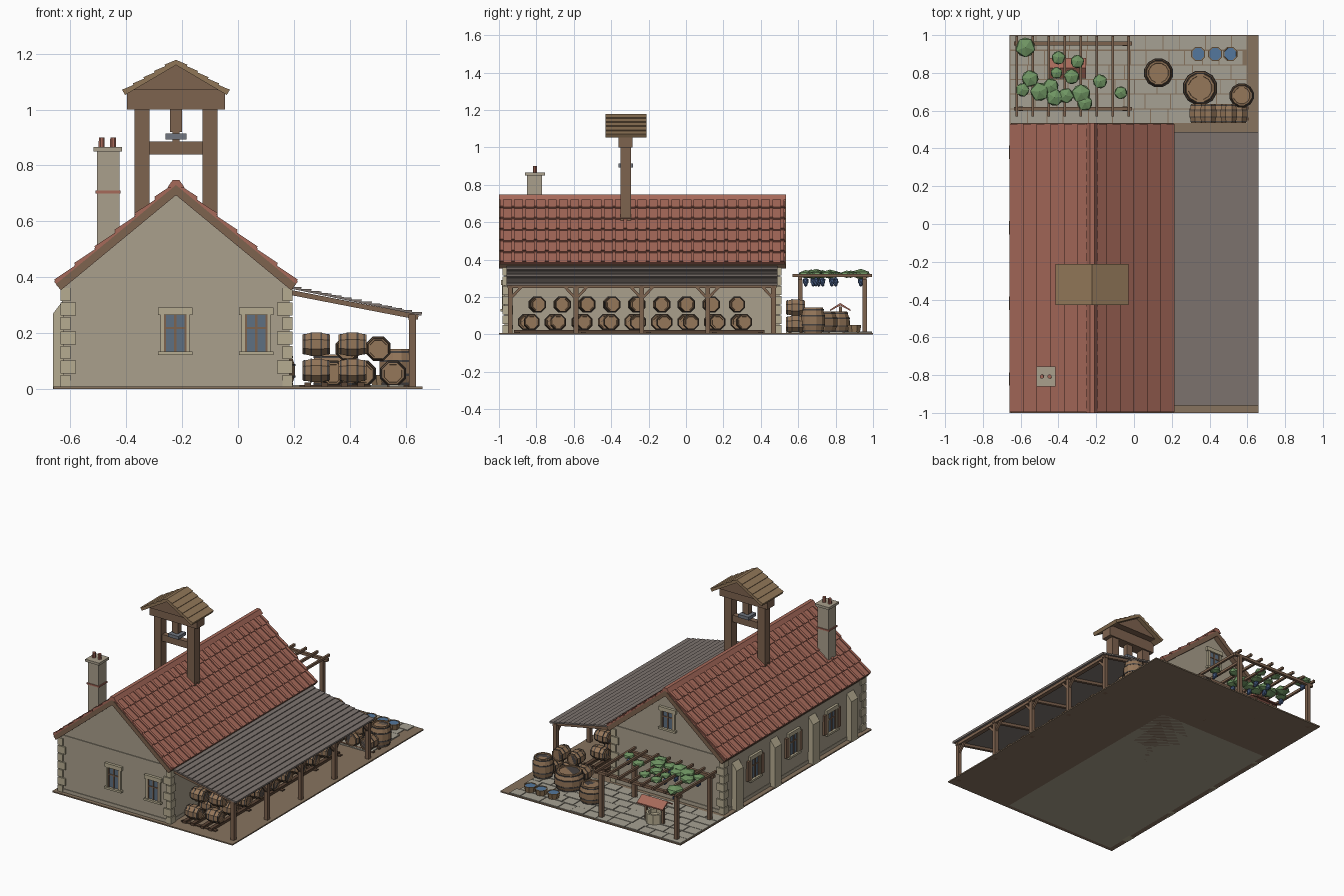
import bpy, bmesh, math, random
from mathutils import Matrix, Vector

if "Cube" in bpy.data.objects:
    bpy.data.objects.remove(bpy.data.objects["Cube"])

random.seed(4)
I = Matrix.Identity(4)
MATS = {}
COL = dict(wall='A89E8B', stone='B5AB90', wood='7D6350', dark='5A4638', tile='A5695A', slate='7C736E',
           glass='5F6F80', barrel='94765A', hoop='4A4644', leaf='6F9463', grape='4A5F85', water='54779C',
           soil='86735F', paving='A5A092', iron='70757F', board='8F7558')


def mat(key):
    if key not in MATS:
        m = bpy.data.materials.new(key)
        rgb = [(int(COL[key][i:i + 2], 16) / 255) ** 2.2 for i in (0, 2, 4)]
        m.diffuse_color = (*rgb, 1)
        m.use_nodes = True
        m.node_tree.nodes["Principled BSDF"].inputs["Base Color"].default_value = m.diffuse_color
        MATS[key] = m
    return MATS[key]


class Part:
    """Collects simple solids into one named, flat-shaded object."""
    def __init__(self, name, key):
        self.name, self.key, self.bm = name, key, bmesh.new()

    def box(self, x0, x1, y0, y1, z0, z1, M=I):
        S = Matrix.Diagonal((x1 - x0, y1 - y0, z1 - z0, 1))
        T = Matrix.Translation(((x0 + x1) / 2, (y0 + y1) / 2, (z0 + z1) / 2))
        bmesh.ops.create_cube(self.bm, size=1, matrix=M @ T @ S)

    def beam(self, p, q, w):
        p, q = Vector(p), Vector(q)
        R = (q - p).to_track_quat('Z', 'Y').to_matrix().to_4x4()
        self.box(-w / 2, w / 2, -w / 2, w / 2, 0, (q - p).length, Matrix.Translation(p) @ R)

    def prism(self, pts, a, b, axis='y'):
        ends = [[self.bm.verts.new((u, c, v) if axis == 'y' else (c, u, v)) for u, v in pts] for c in (a, b)]
        for e in ends:
            self.bm.faces.new(e)
        n = len(pts)
        for i in range(n):
            j = (i + 1) % n
            self.bm.faces.new((ends[0][i], ends[0][j], ends[1][j], ends[1][i]))

    def lathe(self, prof, M, sides=8):
        rings = []
        for r, z in prof:
            rings.append([self.bm.verts.new(M @ Vector((r * math.cos(a), r * math.sin(a), z)))
                          for a in ((k + .5) * math.tau / sides for k in range(sides))])
        for A, B in zip(rings, rings[1:]):
            for i in range(sides):
                j = (i + 1) % sides
                self.bm.faces.new((A[i], A[j], B[j], B[i]))
        for e in (rings[0], rings[-1]):
            self.bm.faces.new(e)

    def ball(self, loc, r, sq=1):
        M = Matrix.Translation(loc) @ Matrix.Diagonal((1, 1, sq, 1)) @ Matrix.Rotation(random.random() * 6, 4, 'Z')
        bmesh.ops.create_icosphere(self.bm, subdivisions=1, radius=r, matrix=M)

    def courses(self, apex, half, drop, n, y0, y1, thick, step, sides=(-1, 1)):
        """Overlapping strips running down one or both roof slopes."""
        L = math.hypot(half, drop)
        for s in sides:
            def P(t, k):
                return (apex[0] + s * (t * half + k * drop / L), apex[1] - t * drop + k * half / L)
            for i in range(n):
                a, b = i / n, (i + 1) / n
                self.prism([P(a, -thick), P(b, -thick), P(b, step), P(a, 0)], y0, y1)

    def done(self):
        bmesh.ops.recalc_face_normals(self.bm, faces=self.bm.faces)
        me = bpy.data.meshes.new(self.name)
        self.bm.to_mesh(me)
        self.bm.free()
        me.materials.append(mat(self.key))
        bpy.context.collection.objects.link(bpy.data.objects.new(self.name, me))


RX = -.222                                    # ridge x of the house
# ground and paving
p = Part('ground_slab', 'soil'); p.box(-.66, .66, -1, 1, 0, .008); p.done()
p = Part('terrace_paving', 'paving')
for r in range(6):
    x, y = -.655, .535 + r * .0775
    while x < .57:
        w = min(random.uniform(.08, .14), .6 - x)
        p.box(x, x + w - .005, y, y + .072, .004, random.uniform(.011, .015))
        x += w
p.done()

# house shell
p = Part('walls', 'wall')
p.prism([(-.625, 0), (.185, 0), (.185, .365), (RX, .71), (-.628, .365)], -.97, .5)
p.done()
p = Part('stone_trim', 'stone')
for i in range(7):                            # alternating corner stones
    a, b = (.055, .035) if i % 2 else (.035, .055)
    for x, sx in ((-.635, 1), (.195, -1)):
        for y, sy in ((-.98, 1), (.51, -1)):
            xs, ys = sorted((x, x + sx * a)), sorted((y, y + sy * b))
            p.box(*xs, *ys, i * .052 + .003, i * .052 + .05)
for y in (.38, -.02, -.42, -.82):             # sloped buttresses
    p.prism([(-.62, 0), (-.662, 0), (-.662, .27), (-.62, .325)], y - .035, y + .035)
p.done()
p = Part('wall_bands', 'wall')
for z0, z1 in ((0, .03), (.362, .385)):
    p.box(-.628, .188, -.975, .505, z0, z1)
p.done()

# windows: frame, pane, bars, optional shutters
frame, glass, bars, shut = (Part(n, k) for n, k in (('window_frames', 'stone'), ('window_panes', 'glass'),
                            ('window_bars', 'wood'), ('window_shutters', 'wood')))


def window(loc, rot, shutters=False, h=.065):
    M = Matrix.Translation(loc) @ Matrix.Rotation(rot, 4, 'Z')
    glass.box(-.04, .04, -.006, .01, -h, h, M)
    for s in (-1, 1):
        frame.box(*sorted((s * .04, s * .052)), -.014, .01, -h, h, M)
        bars.box(s * .037 - .004, s * .037 + .004, -.011, .01, -h, h, M)
        if shutters:
            shut.box(*sorted((s * .053, s * .085)), -.016, 0, -h, h, M)
    frame.box(-.062, .062, -.018, .01, h, h + .026, M)
    frame.box(-.062, .062, -.022, .01, -h - .013, -h, M)
    bars.box(-.004, .004, -.011, .01, -h, h, M)
    bars.box(-.04, .04, -.01, .01, .015, .022, M)


for x in (-.225, .065):
    window((x, -.97, .2), 0)
for y in (.18, -.22, -.62):
    window((-.625, y, .2), -math.pi / 2, True)
window((RX, .5, .525), math.pi, h=.055)
for q in (frame, glass, bars, shut):
    q.done()

# main roof: boards, tile courses, ribs and ridge
p = Part('roof_boards', 'wood'); p.courses((RX, .73), .43, .355, 1, -1, .535, .028, 0); p.done()
p = Part('roof_tiles', 'tile'); p.courses((RX, .732), .43, .355, 6, -.995, .53, .004, .01); p.done()
p = Part('roof_tile_ribs', 'tile')
for i in range(26):
    y = -.985 + i * .06
    p.courses((RX, .739), .43, .355, 6, y - .009, y + .009, .008, .01)
p.prism([(RX - .03, .722), (RX - .012, .748), (RX + .012, .748), (RX + .03, .722)], -1, .535)
p.done()

# chimney
p = Part('chimney', 'wall')
p.box(-.505, -.425, -.85, -.77, .42, .85); p.box(-.517, -.415, -.86, -.755, .85, .866)
p.done()
p = Part('chimney_pots', 'tile')
p.box(-.51, -.42, -.855, -.765, .7, .71)
for x in (-.488, -.447):
    p.lathe([(.012, .86), (.011, .9)], Matrix.Translation((x, -.808, 0)))
p.done()

# bell tower
p = Part('bell_tower_frame', 'wood')
for x in (-.344, -.1):
    p.box(x - .027, x + .027, -.35, -.295, .5, 1.01)
p.box(-.33, -.11, -.34, -.305, .84, .885)
p.box(-.397, -.047, -.36, -.285, 1, 1.07)
p.box(RX - .022, RX + .022, -.34, -.305, .92, 1)
p.box(RX - .012, RX + .012, -.335, -.31, .84, .93)
p.prism([(-.38, 1.07), (-.064, 1.07), (RX, 1.16)], -.4, -.24)
p.done()
p = Part('bell_clapper_bracket', 'iron'); p.box(RX - .038, RX + .038, -.362, -.283, .893, .914); p.done()
p = Part('bell_tower_roof', 'board'); p.courses((RX, 1.178), .19, .112, 5, -.43, -.212, .016, .006); p.done()

# lean-to
p = Part('lean_to_roof', 'slate'); p.courses((.19, .366), .468, .097, 13, -.96, .488, .007, .006, (1,)); p.done()
p = Part('lean_to_frame', 'wood')
p.box(.61, .638, -.955, .485, .247, .266)
posts = [-.94 + i * .352 for i in range(5)]
for y in posts:
    p.box(.612, .637, y - .0125, y + .0125, 0, .26)
    p.beam((.19, y, .345), (.645, y, .257), .018)
    for s in (-1, 1):
        if abs(y + s * .06) < .95 and -.95 < y + s * .06 < .48:
            p.beam((.625, y, .19), (.625, y + s * .058, .253), .014)
p.done()

# barrels
wood, hoops = Part('barrels', 'barrel'), Part('barrel_hoops', 'hoop')


def barrel(loc, r, h, axis='z', sides=8):
    R = {'z': I, 'x': Matrix.Rotation(math.pi / 2, 4, 'Y'), 'y': Matrix.Rotation(math.pi / 2, 4, 'X')}[axis]
    M = Matrix.Translation(loc) @ R
    half = [(r * .68, .45 * h), (r * .7, .5 * h), (r * .82, .5 * h), (r, .15 * h)]
    wood.lathe(half + [(a, -b) for a, b in reversed(half)], M, sides)
    for z, k in ((-.42, .9), (-.18, 1.02), (.18, 1.02), (.42, .9)):
        a, b = (z - .03) * h, (z + .03) * h
        hoops.lathe([(r * k * .93, a), (r * k, a), (r * k, b), (r * k * .93, b)], M, sides)


for x, off in ((.28, 0), (.41, .03)):         # long stacks under the lean-to
    for i in range(9):
        barrel((x, -.855 + i * .142 + off, .066), .045, .1, 'x')
        if i < 8 or off:
            barrel((x, -.8 + i * .133 + off * .3, .16), .045, .1, 'x')
for x in (.34, .447, .555):                   # stack at the back end
    barrel((x, .585, .055), .049, .1, 'y')
for x in (.393, .502):
    barrel((x, .585, .144), .047, .1, 'y')
for x, y, r, h in ((.13, .8, .077, .115), (.35, .72, .092, .115), (.57, .68, .065, .135)):
    barrel((x, y, h / 2 + .008), r, h, 'z', 12)
wood.done(); hoops.done()
p = Part('barrel_racks', 'dark')
for x in (.25, .31, .38, .44):
    p.box(x - .012, x + .012, -.92, .42, .008, .024)
for y in (-.9, -.55, -.2, .15, .4):
    p.box(.22, .475, y - .012, y + .012, .004, .014)
for y in (.555, .615):
    p.box(.29, .61, y - .008, y + .008, .006, .014)
p.done()

# tubs of water
p, q = Part('tubs', 'board'), Part('tub_water', 'water')
for x in (.34, .43, .51):
    M = Matrix.Translation((x, .9, 0))
    p.lathe([(.032, .008), (.04, .05), (.034, .05), (.033, .04)], M)
    q.lathe([(.034, .04), (.034, .047)], M)
p.done(); q.done()

# small roofed well
W = Matrix.Translation((-.35, .825, 0))
p = Part('well_base', 'stone'); p.lathe([(.058, .005), (.056, .075), (.042, .075), (.042, .05)], W); p.done()
p = Part('well_posts', 'wood')
for s in (-1, 1):
    p.box(s * .062 - .007, s * .062 + .007, -.008, .008, 0, .15, W)
p.box(-.065, .065, -.006, .006, .1, .112, W)
p.done()
p = Part('well_roof', 'tile')
p.prism([(.77, .125), (.825, .155), (.88, .125), (.88, .133), (.825, .168), (.77, .133)], -.445, -.255, 'x')
p.done()

# pergola with vines
p = Part('pergola', 'wood')
for y in (.61, .955):
    p.box(-.635, -.01, y - .01, y + .01, .292, .31)
    for x in (-.6, -.05):
        p.box(x - .012, x + .012, y - .012, y + .012, 0, .295)
for i in range(8):
    x = -.62 + i * .0845
    p.box(x - .007, x + .007, .57, .995, .308, .324)
p.done()
p, q = Part('vine_leaves', 'leaf'), Part('grape_bunches', 'grape')
for i, (x, y, r) in enumerate([(-.575, .935, .058), (-.55, .77, .05), (-.59, .71, .04), (-.5, .7, .055),
                               (-.44, .73, .045), (-.42, .67, .05), (-.36, .68, .045), (-.28, .69, .055),
                               (-.26, .64, .045), (-.18, .755, .042), (-.07, .695, .038), (-.4, .88, .04),
                               (-.33, .78, .045), (-.3, .86, .04), (-.41, .8, .035)]):
    p.ball((x, y, .322), r, .5)
    if i % 2 == 0:
        q.ball((x, y, .285), .017, 1.3)
        q.ball((x + .008, y, .268), .011, 1.2)
p.done(); q.done()
